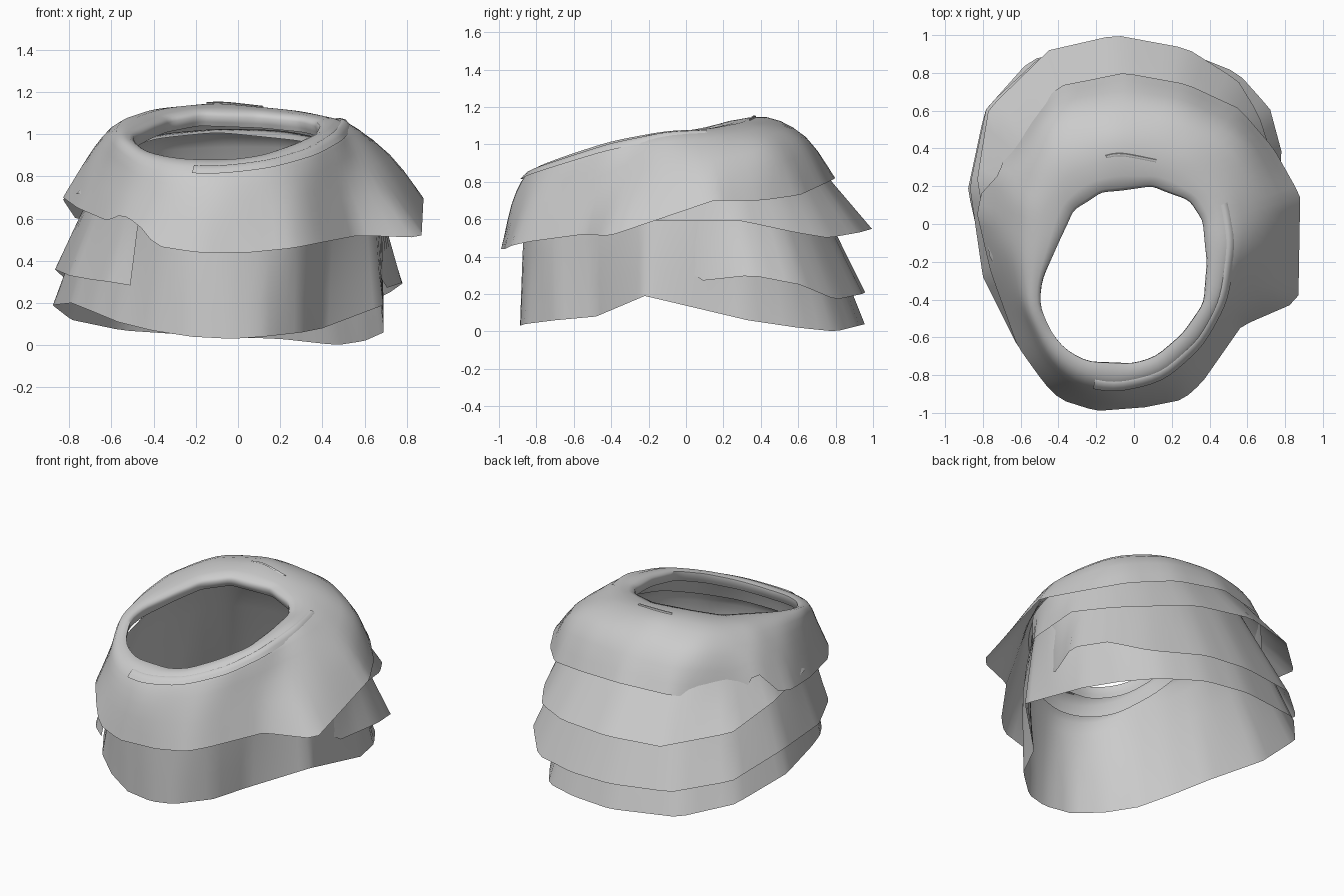
import bpy
import bmesh
import math
from mathutils import Vector

cube = bpy.data.objects.get("Cube")
if cube:
    bpy.data.objects.remove(cube, do_unlink=True)

SAMPLES = 90
CENTRE = Vector((-.03, -.12))

grey = bpy.data.materials.new("cloth_grey")
grey.use_nodes = True
grey.diffuse_color = (.6, .6, .6, 1)
grey.node_tree.nodes["Principled BSDF"].inputs["Base Color"].default_value = grey.diffuse_color


def ring(points, smoothing=0):
    """Resample a closed outline at even angles round the body."""
    corners = [Vector(p) for p in points]
    result = []
    for i in range(SAMPLES):
        angle = math.tau * i / SAMPLES
        ray = Vector((math.cos(angle), math.sin(angle)))
        for start, end in zip(corners, corners[1:] + corners[:1]):
            a, b = start.xy - CENTRE, end.xy - CENTRE
            side_a = ray.x * a.y - ray.y * a.x
            side_b = ray.x * b.y - ray.y * b.x
            if side_a <= 0 < side_b and (a + b).dot(ray) > 0:
                result.append(start.lerp(end, side_a / (side_a - side_b)))
                break
    for step in range(smoothing):
        result = [(result[i - 1] + result[i] * 2 + result[(i + 1) % SAMPLES]) / 4
                  for i in range(SAMPLES)]
    return result


def shifted(loop, scale, lift):
    """Scale a ring about the body axis and move it up or down."""
    return [Vector((CENTRE.x + (p.x - CENTRE.x) * scale,
                    CENTRE.y + (p.y - CENTRE.y) * scale, p.z + lift)) for p in loop]


def arc(loops, start, end):
    """Keep only the part of each ring between two angles in degrees."""
    picks = range(round(start * SAMPLES / 360), round(end * SAMPLES / 360) + 1)
    return [[loop[i % SAMPLES] for i in picks] for loop in loops]


def curve_point(a, b, c, d, t):
    """Smooth interpolation from b to c."""
    return (b * 2 + (c - a) * t + (a * 2 - b * 5 + c * 4 - d) * t ** 2
            + (b * 3 - a - c * 3 + d) * t ** 3) / 2


def loft(name, rings, steps=3, closed=True):
    """Skin a smooth cloth surface through the rings, hem first."""
    rows = []
    last = len(rings) - 1
    for k in range(last):
        around = [rings[max(0, min(last, k + j))] for j in (-1, 0, 1, 2)]
        for s in range(steps):
            rows.append([curve_point(*quad, s / steps) for quad in zip(*around)])
    rows.append(rings[-1])
    bm = bmesh.new()
    grid = [[bm.verts.new(p) for p in row] for row in rows]
    count = len(grid[0])
    for low, high in zip(grid, grid[1:]):
        for i in range(count if closed else count - 1):
            j = (i + 1) % count
            bm.faces.new((low[i], low[j], high[j], high[i]))
    mesh = bpy.data.meshes.new(name)
    bm.to_mesh(mesh)
    bm.free()
    mesh.materials.append(grey)
    obj = bpy.data.objects.new(name, mesh)
    bpy.context.collection.objects.link(obj)
    bpy.ops.object.select_all(action='DESELECT')
    obj.select_set(True)
    bpy.context.view_layer.objects.active = obj
    bpy.ops.object.shade_smooth_by_angle(angle=math.radians(60))


# Body rings, from the shoulders in to the neck opening
shoulder = ring([
    (-.1, -.95, .68), (.28, -.84, .7), (.48, -.52, .78), (.68, -.2, .87),
    (.74, .1, .9), (.57, .45, .98), (.25, .61, 1.04), (-.1, .65, 1.04),
    (-.45, .58, 1.02), (-.68, .2, .95), (-.7, -.1, .9), (-.62, -.42, .84),
    (-.5, -.72, .76), (-.35, -.88, .7)], 4)
crest = ring([
    (-.1, -.86, .84), (.15, -.8, .87), (.35, -.62, .93), (.47, -.4, 1),
    (.52, -.1, 1.06), (.48, .15, 1.07), (.3, .36, 1.11), (-.1, .44, 1.15),
    (-.4, .34, 1.12), (-.55, .1, 1.07), (-.58, -.2, 1.02), (-.57, -.45, .97),
    (-.45, -.7, .88), (-.3, -.82, .85)], 3)
neck = ring([
    (-.25, -.73, .88), (0, -.74, .88), (.12, -.7, .9), (.26, -.58, .95),
    (.37, -.42, 1), (.39, -.2, 1.04), (.37, .02, 1.06), (.3, .13, 1.08),
    (.1, .21, 1.1), (-.18, .18, 1.11), (-.33, .08, 1.08), (-.4, -.08, 1.05),
    (-.49, -.3, 1), (-.5, -.43, .97), (-.44, -.57, .92), (-.37, -.66, .9)], 1)

# Hems of the overlapping layers, from the top one down
top_hem = ring([
    (-.2, -.99, .44), (.06, -.97, .44), (.26, -.93, .46), (.36, -.84, .48),
    (.57, -.54, .52), (.87, -.41, .51), (.88, .15, .7), (.74, .4, .7),
    (.56, .61, .73), (.28, .74, .79), (-.05, .8, .82), (-.4, .73, .8),
    (-.57, .54, .76), (-.68, .4, .72), (-.71, .27, .87), (-.81, .16, .72),
    (-.83, .05, .7), (-.76, -.25, .65), (-.62, -.64, .59), (-.55, -.74, .62),
    (-.47, -.85, .57), (-.39, -.93, .47)])
second_hem = ring([
    (-.1, -.85, .6), (.5, -.4, .6), (.72, -.1, .59), (.75, .3, .59),
    (.66, .58, .53), (.55, .76, .5), (.28, .93, .53), (-.1, 1, .55),
    (-.45, .92, .54), (-.77, .61, .6), (-.83, .24, .69), (-.76, -.2, .72)])
third_hem = ring([
    (-.1, -.8, .5), (.6, -.15, .5), (.7, .07, .27), (.79, .35, .3),
    (.72, .61, .25), (.55, .8, .17), (.2, .94, .2), (-.1, .96, .21),
    (-.5, .88, .23), (-.78, .62, .28), (-.87, .2, .36), (-.8, -.28, .33),
    (-.69, -.5, .31), (-.61, -.66, .3), (-.49, -.75, .28)])
lower_hem = ring([
    (-.03, -.89, .03), (.12, -.86, .04), (.3, -.7, .06), (.4, -.48, .08),
    (.69, -.22, .19), (.69, .33, .06), (.6, .6, .02), (.47, .8, 0),
    (.2, .92, .03), (-.1, .96, .04), (-.55, .87, .07), (-.79, .6, .12),
    (-.88, .18, .19), (-.79, -.22, .2), (-.69, -.45, .16), (-.57, -.64, .11),
    (-.41, -.77, .07), (-.22, -.87, .04)])

# Top layer rolls over the crest and into the neck
loft("top_layer", [top_hem, shoulder, crest, neck, shifted(neck, 1.03, -.07)])

# Middle layers wrap the back and sides, tucked in under the shoulders
loft("second_layer", arc([second_hem, shifted(shoulder, .96, -.04)], -8, 188), 3, False)
loft("third_layer", arc([third_hem, shifted(shoulder, .94, -.1)], -4, 234), 3, False)

# Lowest layer is the full body wall
loft("lower_layer", [lower_hem, shifted(shoulder, .92, -.1), shifted(crest, .97, -.14)])


# Narrow folds of cloth lying along the collar
def collar_fold(name, start, end, inner, outer):
    rows = [shifted(crest, outer, -.03), shifted(crest, (inner + outer) / 2, .008),
            shifted(crest, inner, .005)]
    loft(name, arc(rows, start, end), 2, False)


collar_fold("front_collar_fold", 256, 385, .95, 1.05)
collar_fold("back_collar_fold", 74, 102, .87, .92)
